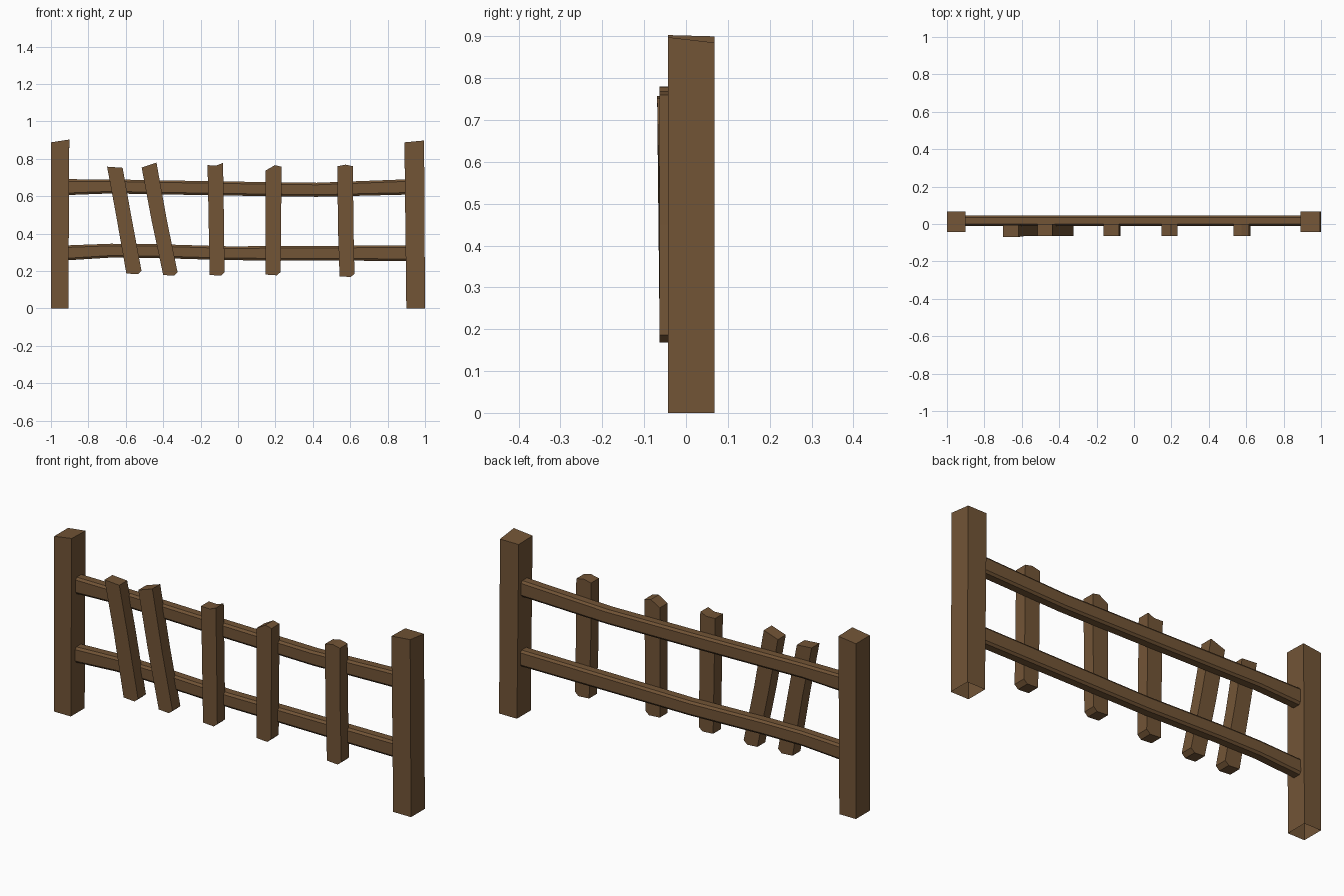
import bpy, bmesh

if "Cube" in bpy.data.objects:
    bpy.data.objects.remove(bpy.data.objects["Cube"])

wood = bpy.data.materials.new("weathered brown wood")
wood.diffuse_color = (0.17, 0.09, 0.037, 1)
wood.use_nodes = True
wood.node_tree.nodes["Principled BSDF"].inputs["Base Color"].default_value = wood.diffuse_color


def loft(name, rings, cap_start=True):
    """Join successive rings of points with quads and cap the ends."""
    bm = bmesh.new()
    rows = [[bm.verts.new(p) for p in ring] for ring in rings]
    n = len(rows[0])
    for a, b in zip(rows, rows[1:]):
        for i in range(n):
            j = (i + 1) % n
            bm.faces.new((a[i], a[j], b[j], b[i]))
    bm.faces.new(rows[-1])
    # an open start keeps its winding from a temporary cap
    cap = bm.faces.new(rows[0][::-1])
    bmesh.ops.recalc_face_normals(bm, faces=bm.faces[:])
    if not cap_start:
        bmesh.ops.delete(bm, geom=[cap], context='FACES_ONLY')
    me = bpy.data.meshes.new(name)
    bm.to_mesh(me)
    bm.free()
    me.materials.append(wood)
    ob = bpy.data.objects.new(name, me)
    bpy.context.collection.objects.link(ob)
    return ob


# Posts: square, slightly leaning, slanted tops, open underneath
def post(name, bottom, top, heights):
    y0, y1 = -0.043, 0.068
    corners = [(0, y0), (1, y0), (1, y1), (0, y1)]
    loft(name, [[(bottom[i], y, 0) for i, y in corners],
                [(top[i], y, h) for (i, y), h in zip(corners, heights)]],
         cap_start=False)


post("left_post", (-1.0, -0.907), (-1.0, -0.902), (0.888, 0.903, 0.9, 0.888))
post("right_post", (0.9, 1.0), (0.89, 0.995), (0.888, 0.898, 0.885, 0.885))


# Rails: chamfered bars that wander up and down, given as (x, bottom, top)
def rail(name, stations):
    y0, y1, c, d = -0.01, 0.045, 0.009, 0.011
    rings = []
    for x, b, t in stations:
        rings.append([(x, y0 + c, b), (x, y1 - c, b), (x, y1, b + d), (x, y1, t - d),
                      (x, y1 - c, t), (x, y0 + c, t), (x, y0, t - d), (x, y0, b + d)])
    loft(name, rings)


rail("upper_rail", [(-0.92, 0.606, 0.691), (-0.68, 0.615, 0.69), (-0.08, 0.604, 0.679),
                    (0.42, 0.597, 0.672), (0.92, 0.609, 0.691)])
rail("lower_rail", [(-0.92, 0.257, 0.337), (-0.68, 0.272, 0.346), (-0.45, 0.27, 0.344),
                    (-0.05, 0.258, 0.332), (0.92, 0.254, 0.337)])


# Pickets: roughly cut boards, outline in x-z, extruded in depth
def picket(name, top, mid, bottom, front=-0.063, lean=0.0):
    (ml, mr, mz), (bl, br, bz) = mid, bottom
    outline = top + [(mr, mz), (br, bz + 0.018), (br - 0.02, bz), (bl, bz + 0.004), (ml, mz)]
    loft(name, [[(x, y - lean * (z > 0.7), z) for x, z in outline] for y in (front, 0.0)])


picket("picket_1", [(-0.7, 0.758), (-0.617, 0.752)], (-0.652, -0.572, 0.5),
       (-0.597, -0.516, 0.183), lean=0.006)
picket("picket_2", [(-0.515, 0.753), (-0.436, 0.78)], (-0.462, -0.38, 0.47),
       (-0.4, -0.323, 0.175))
picket("picket_3", [(-0.163, 0.766), (-0.115, 0.764), (-0.08, 0.778)], (-0.158, -0.076, 0.52),
       (-0.152, -0.072, 0.175))
picket("picket_4", [(0.147, 0.737), (0.197, 0.766), (0.232, 0.758)], (0.147, 0.231, 0.5),
       (0.147, 0.228, 0.177))
picket("picket_5", [(0.532, 0.76), (0.575, 0.769), (0.615, 0.76)], (0.534, 0.617, 0.45),
       (0.543, 0.623, 0.168))
